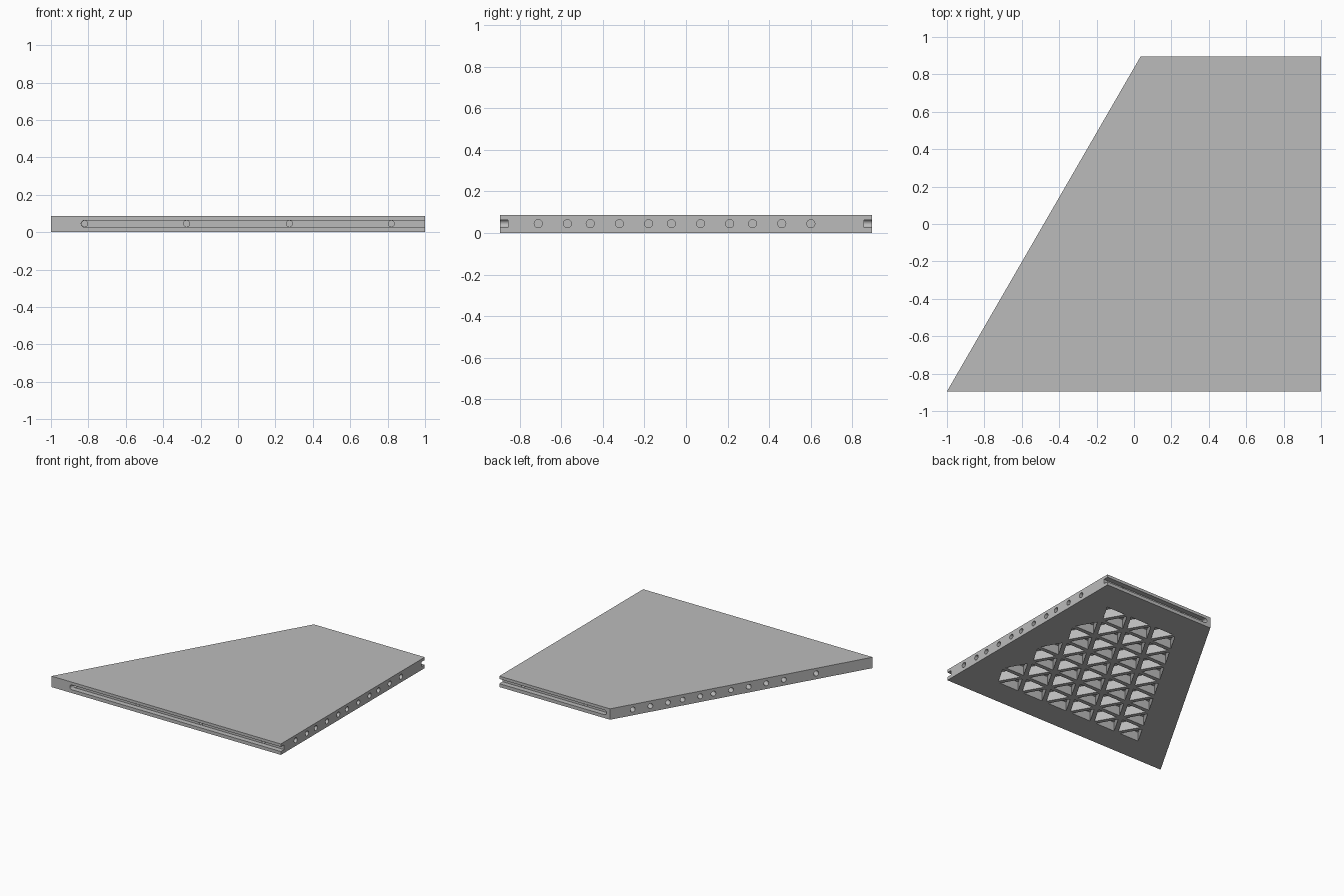
import bpy, bmesh, math
from mathutils import Matrix, Vector

if "Cube" in bpy.data.objects:
    bpy.data.objects.remove(bpy.data.objects["Cube"], do_unlink=True)

THICK = 0.086      # panel thickness
MID = 0.045        # height of holes and slots
EDGE_Y = 0.895     # half depth of the panel
BACK_X = 0.035     # where the slanted edge meets the back edge
SIDE = 0.225       # pocket lattice spacing
ROW = SIDE * math.sqrt(3) / 2
RIB = 0.032        # rib width between pockets
POCKET_TOP = 0.072

grey = bpy.data.materials.new("plain_grey")
grey.use_nodes = True
grey.diffuse_color = (0.5, 0.5, 0.5, 1)
grey.node_tree.nodes["Principled BSDF"].inputs["Base Color"].default_value = (0.5, 0.5, 0.5, 1)


def prism(bm, outline, z0, z1, matrix=Matrix()):
    """Extrude a flat outline from z0 to z1, then place it."""
    low = [bm.verts.new(matrix @ Vector((x, y, z0))) for x, y in outline]
    high = [bm.verts.new(matrix @ Vector((x, y, z1))) for x, y in outline]
    bm.faces.new(low[::-1])
    bm.faces.new(high)
    n = len(outline)
    for i in range(n):
        j = (i + 1) % n
        bm.faces.new((low[i], low[j], high[j], high[i]))


def circle(radius, start=0, sweep=math.tau, steps=20):
    return [(radius * math.cos(start + sweep * i / steps),
             radius * math.sin(start + sweep * i / steps)) for i in range(steps)]


def drill(bm, point, outward, radius, depth):
    """Round hole cutter going inward from a point on an edge."""
    turn = Vector(outward).to_track_quat('Z', 'Y').to_matrix().to_4x4()
    prism(bm, circle(radius), -depth, 0.02, Matrix.Translation(point) @ turn)


def make(name, bm):
    bmesh.ops.recalc_face_normals(bm, faces=bm.faces)
    mesh = bpy.data.meshes.new(name)
    bm.to_mesh(mesh)
    bm.free()
    obj = bpy.data.objects.new(name, mesh)
    bpy.context.collection.objects.link(obj)
    mesh.materials.append(grey)
    return obj


# Solid panel with one slanted edge
bm = bmesh.new()
prism(bm, [(-1, -EDGE_Y), (1, -EDGE_Y), (1, EDGE_Y), (BACK_X, EDGE_Y)], 0, THICK)
panel = make("panel", bm)

# Triangular pockets on the underside, in rows that follow the slanted edge
pockets = bmesh.new()
radius = SIDE / math.sqrt(3) - RIB
for row in range(7):
    left = -0.64 + row * SIDE / 2
    base = -0.70 + row * ROW
    for i in range(14):
        x = left + (i + 1) * SIDE / 2
        if x + SIDE / 2 > 0.85:
            break
        up = i % 2 == 0
        y = base + ROW * (1 if up else 2) / 3
        start = math.pi / 2 if up else -math.pi / 2
        prism(pockets, circle(radius, start, steps=3), -0.02, POCKET_TOP,
              Matrix.Translation((x, y, 0)))

# Long slots in the front and back edges, open at the left side
slots = bmesh.new()
half = 0.0185
for end, edge in ((-0.82, -EDGE_Y), (0.085, EDGE_Y)):
    cap = [(end + x, MID + z) for x, z in circle(half, math.pi / 2, math.pi, 10)]
    outline = cap + [(end, MID - half), (1.02, MID - half), (1.02, MID + half)]
    # The outline lies in x and z, so stand it up along y
    stand = Matrix.Rotation(math.pi / 2, 4, 'X')
    prism(slots, outline, -edge - 0.04, -edge + 0.04, stand)

# Dowel holes in all four edges
holes = bmesh.new()
for x in (-0.82, -0.275, 0.275, 0.82):
    drill(holes, (x, -EDGE_Y, MID), (0, -1, 0), 0.0165, 0.1)
    if x > 0:
        drill(holes, (x, EDGE_Y, MID), (0, 1, 0), 0.0165, 0.1)
for y in (-0.71, -0.57, -0.46, -0.32, -0.18, -0.07, 0.07, 0.21, 0.32, 0.46, 0.60):
    drill(holes, (1, y, MID), (1, 0, 0), 0.0195, 0.1)
slope = (BACK_X + 1) / (2 * EDGE_Y)
for y in (0.74, 0.62, 0.5, 0.4, 0.28, 0.19, 0.07, -0.05, -0.17, -0.29, -0.51):
    drill(holes, (-1 + (y + EDGE_Y) * slope, y, MID), (-1, slope, 0), 0.0195, 0.1)

# Cut everything out of the panel, then drop the cutters
cutters = [make("pocket_cutter", pockets), make("slot_cutter", slots), make("hole_cutter", holes)]
for cutter in cutters:
    cutter.hide_render = True
    cut = panel.modifiers.new(cutter.name, 'BOOLEAN')
    cut.operation = 'DIFFERENCE'
    cut.solver = 'EXACT'
    cut.object = cutter
bpy.context.view_layer.update()
result = panel.evaluated_get(bpy.context.evaluated_depsgraph_get())
finished = bpy.data.meshes.new_from_object(result)
panel.modifiers.clear()
panel.data = finished
for cutter in cutters:
    bpy.data.objects.remove(cutter, do_unlink=True)

# Round hole walls shade smoothly, all corners stay sharp
bpy.ops.object.select_all(action='DESELECT')
panel.select_set(True)
bpy.context.view_layer.objects.active = panel
bpy.ops.object.shade_smooth_by_angle(angle=math.radians(25))
